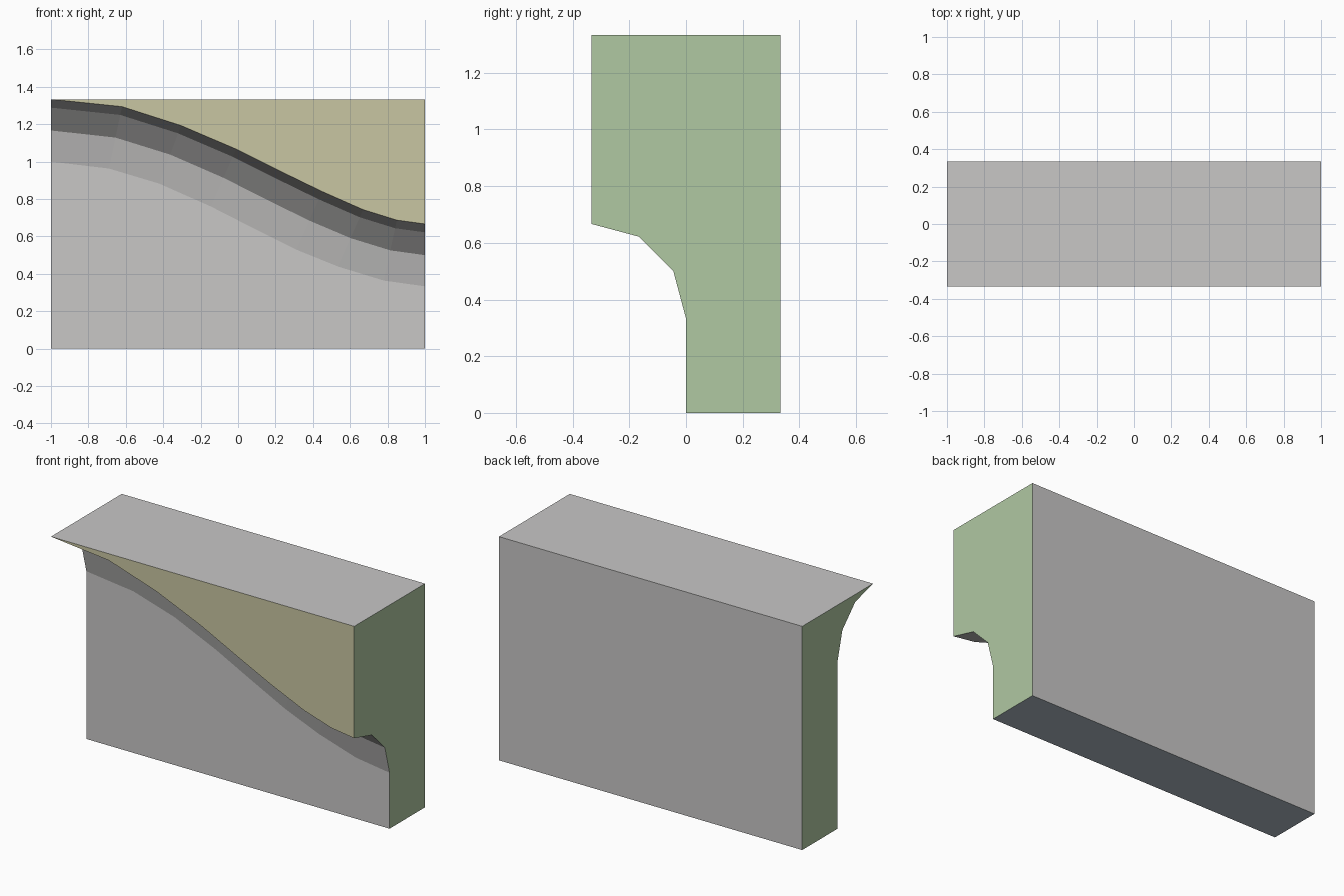
import bpy, bmesh
from math import sin, cos, pi

cube = bpy.data.objects.get("Cube")
if cube:
    bpy.data.objects.remove(cube)


def material(name, rgb):
    m = bpy.data.materials.new(name)
    m.use_nodes = True
    m.diffuse_color = (*rgb, 1)
    m.node_tree.nodes["Principled BSDF"].inputs["Base Color"].default_value = (*rgb, 1)
    return m


materials = [material("warm_grey", (0.578, 0.571, 0.565)),
             material("sage_green", (0.434, 0.578, 0.361)),
             material("khaki", (0.584, 0.565, 0.361)),
             material("slate_blue", (0.43, 0.50, 0.57))]
GREY, GREEN, KHAKI, BLUE = range(4)

# Half depth equals the cove radius
R = 1 / 3
TOP = 4 * R

# Sloping lip of the overhang and the foot of the cove on the wall, as (x, z)
lip = [(-1, TOP), (-.62, 1.294), (-.305, 1.193), (-.01, 1.067), (.23, .947),
       (.45, .84), (.67, .743), (.85, .687), (1, 2 * R)]
foot = [(-1, 3 * R), (-.69, .963), (-.42, .882), (-.145, .76), (.08, .645),
        (.31, .53), (.535, .439), (.78, .364), (1, R)]

bm = bmesh.new()


def face(verts, colour):
    bm.faces.new(verts).material_index = colour


# Cove: quarter arc in three facets, blended between the lip and the foot
rows = []
for step in range(4):
    a = step * pi / 6
    f = 1 - cos(a)
    rows.append([bm.verts.new((p[0] + (q[0] - p[0]) * f, R * (sin(a) - 1),
                               p[1] + (q[1] - p[1]) * f)) for p, q in zip(lip, foot)])
for upper, lower in zip(rows, rows[1:]):
    for i in range(len(lip) - 1):
        face([upper[i], lower[i], lower[i + 1], upper[i + 1]], GREY)

# Remaining corners of the block
front_top = bm.verts.new((1, -R, TOP))
wall_l, wall_r = [bm.verts.new((x, 0, 0)) for x in (-1, 1)]
base_l, base_r = [bm.verts.new((x, R, 0)) for x in (-1, 1)]
back_l, back_r = [bm.verts.new((x, R, TOP)) for x in (-1, 1)]

face(rows[0] + [front_top], KHAKI)                               # fascia
face(rows[3] + [wall_r, wall_l], GREY)                           # lower wall
face([rows[0][0], front_top, back_r, back_l], GREY)              # top
face([base_l, base_r, back_r, back_l], GREY)                     # back
face([wall_l, wall_r, base_r, base_l], BLUE)                     # underside
face([r[0] for r in rows] + [wall_l, base_l, back_l], GREEN)     # thin end
face([front_top] + [r[-1] for r in rows] + [wall_r, base_r, back_r], GREEN)

bmesh.ops.recalc_face_normals(bm, faces=bm.faces)
mesh = bpy.data.meshes.new("coved_wall_block")
bm.to_mesh(mesh)
bm.free()
for m in materials:
    mesh.materials.append(m)
block = bpy.data.objects.new("coved_wall_block", mesh)
bpy.context.collection.objects.link(block)
